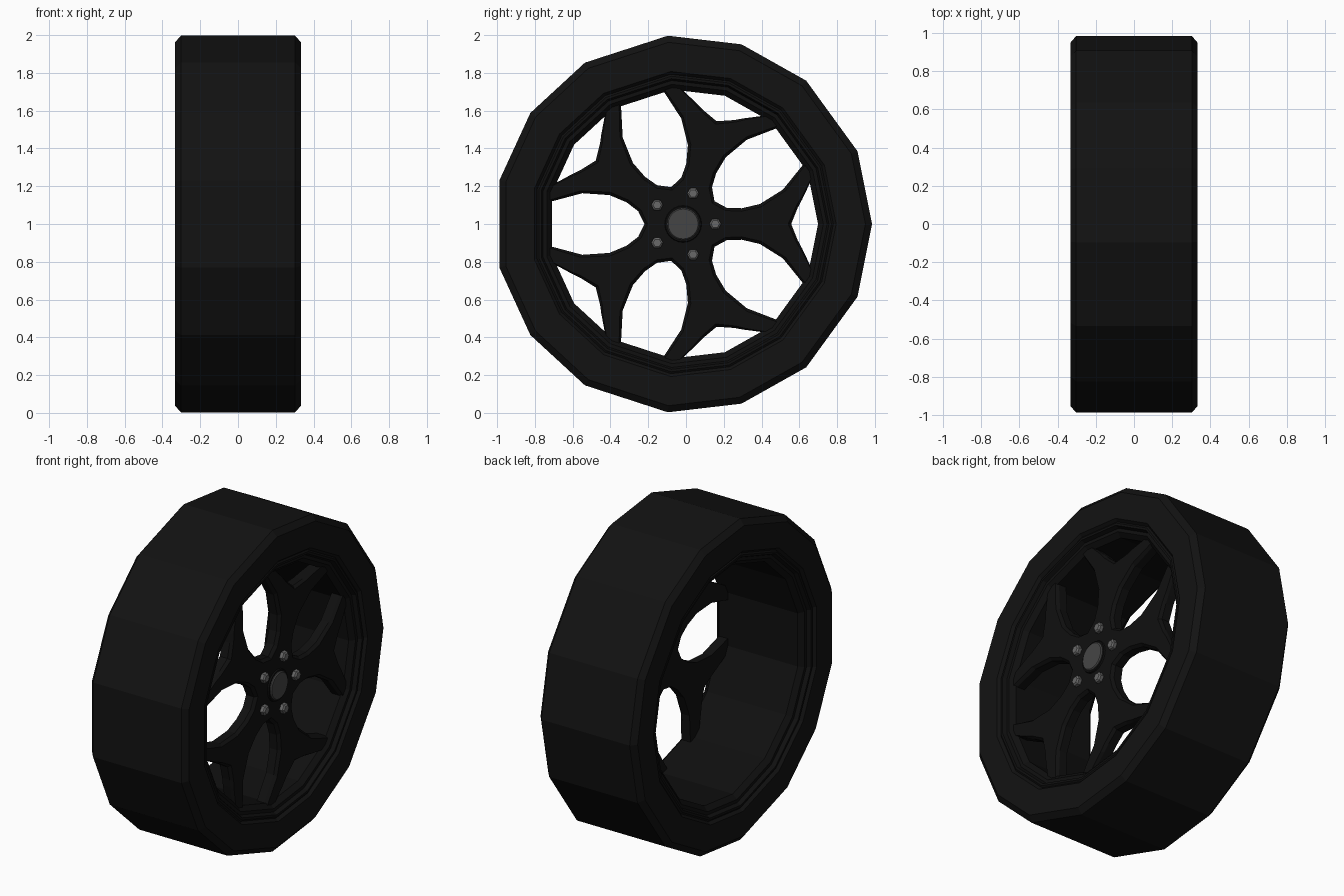
import bpy, bmesh
from math import sin, cos, pi, radians
from mathutils import Vector

if "Cube" in bpy.data.objects:
    bpy.data.objects.remove(bpy.data.objects["Cube"])

CY, CZ = -0.015, 1.0      # axle position, the axle runs along x
ANGLES = [radians(72 * k + a) for k in range(5) for a in (0, 22.65, 49.35)]


def material(name, v):
    m = bpy.data.materials.new(name)
    m.diffuse_color = (v, v, v, 1)
    m.use_nodes = True
    m.node_tree.nodes["Principled BSDF"].inputs["Base Color"].default_value = m.diffuse_color
    return m


def finish(bm, name, mat):
    bmesh.ops.recalc_face_normals(bm, faces=bm.faces[:])
    me = bpy.data.meshes.new(name)
    bm.to_mesh(me)
    bm.free()
    ob = bpy.data.objects.new(name, me)
    ob.location = (0, CY, CZ)
    me.materials.append(mat)
    bpy.context.collection.objects.link(ob)
    return ob


def loop(bm, pts, x):
    return [bm.verts.new((x, p[0], p[1])) for p in pts]


def bridge(bm, a, b):
    n = len(a)
    for i in range(n):
        j = (i + 1) % n
        bm.faces.new((a[i], a[j], b[j], b[i]))


def ring(r, angles=ANGLES):
    return [(r * cos(a), r * sin(a)) for a in angles]


def lathe(name, profile, mat, angles=ANGLES, closed=False, cap=False):
    bm = bmesh.new()
    loops = [loop(bm, ring(r, angles), x) for x, r in profile]
    for a, b in zip(loops, loops[1:]):
        bridge(bm, a, b)
    if closed:
        bridge(bm, loops[-1], loops[0])
    if cap:
        bm.faces.new(loops[-1])
    return finish(bm, name, mat)


def mirrored(half):
    return half + [(-x, r) for x, r in reversed(half)]


rubber = material("rubber", 0.006)
alloy = material("alloy_black", 0.005)
grey = material("cap_grey", 0.06)
steel = material("nut_steel", 0.14)

# tyre
lathe("tyre", mirrored([(0.315, 0.795), (0.333, 0.81), (0.333, 0.965), (0.303, 1.0)]), rubber)

# rim barrel with stepped lips
lathe("rim", mirrored([(0.315, 0.795), (0.322, 0.785), (0.322, 0.772), (0.298, 0.762),
                       (0.298, 0.742), (0.27, 0.714)]), alloy)

# spoke plate: a disc pierced by large windows and small fork windows
big = [(0.695, 0.12), (0.534, 0.163), (0.39, 0.153), (0.30, 0.115), (0.238, 0.068), (0.205, 0.0)]
big += [(r, -t) for r, t in reversed(big[:-1])]
small = [(0.715, 0.0), (0.675, 0.225), (0.63, 0.13), (0.606, 0.085), (0.572, 0.0)]
small += [(r, -t) for r, t in reversed(small[1:-1])]


def place(pts, ang, scale):
    mid = sum((Vector(p) for p in pts), Vector((0, 0))) / len(pts)
    out = []
    for p in pts:
        d = Vector(p) - mid
        q = mid + d * (1 + scale / d.length)
        out.append((q.x * cos(ang) - q.y * sin(ang), q.x * sin(ang) + q.y * cos(ang)))
    return out


bm = bmesh.new()
levels = [(0.016, 0.28), (0.0, 0.262), (0.0, 0.21)]
front, back = [], []
outer = [loop(bm, ring(0.745), x) for _, x in levels]
stacks = [outer]
for k in range(5):
    for pts, ang in ((big, 36), (small, 0)):
        a = radians(72 * k + ang)
        stacks.append([loop(bm, place(pts, a, s), x) for s, x in levels])
for st in stacks:
    bridge(bm, st[0], st[1])
    bridge(bm, st[1], st[2])
for level in (0, 2):
    edges = []
    for st in stacks:
        l = st[level]
        edges += [bm.edges.get((l[i], l[i - 1])) for i in range(len(l))]
    bmesh.ops.triangle_fill(bm, edges=edges, use_beauty=True, normal=(1, 0, 0))
finish(bm, "spokes", alloy)

# centre cap
circle = [2 * pi * i / 24 for i in range(24)]
lathe("cap_collar", [(0.275, 0.1), (0.288, 0.094), (0.288, 0.084)], alloy, circle)
lathe("centre_cap", [(0.275, 0.085), (0.292, 0.085), (0.298, 0.079)], grey, circle, cap=True)

# wheel nuts
hexagon = [2 * pi * i / 6 for i in range(6)]
for k in range(5):
    a = radians(72 * k)
    nut = lathe("wheel_nut_%d" % (k + 1), [(0.27, 0.032), (0.3, 0.032), (0.308, 0.022)],
                steel, hexagon, cap=True)
    nut.location = (0, CY + 0.17 * cos(a), CZ + 0.17 * sin(a))
